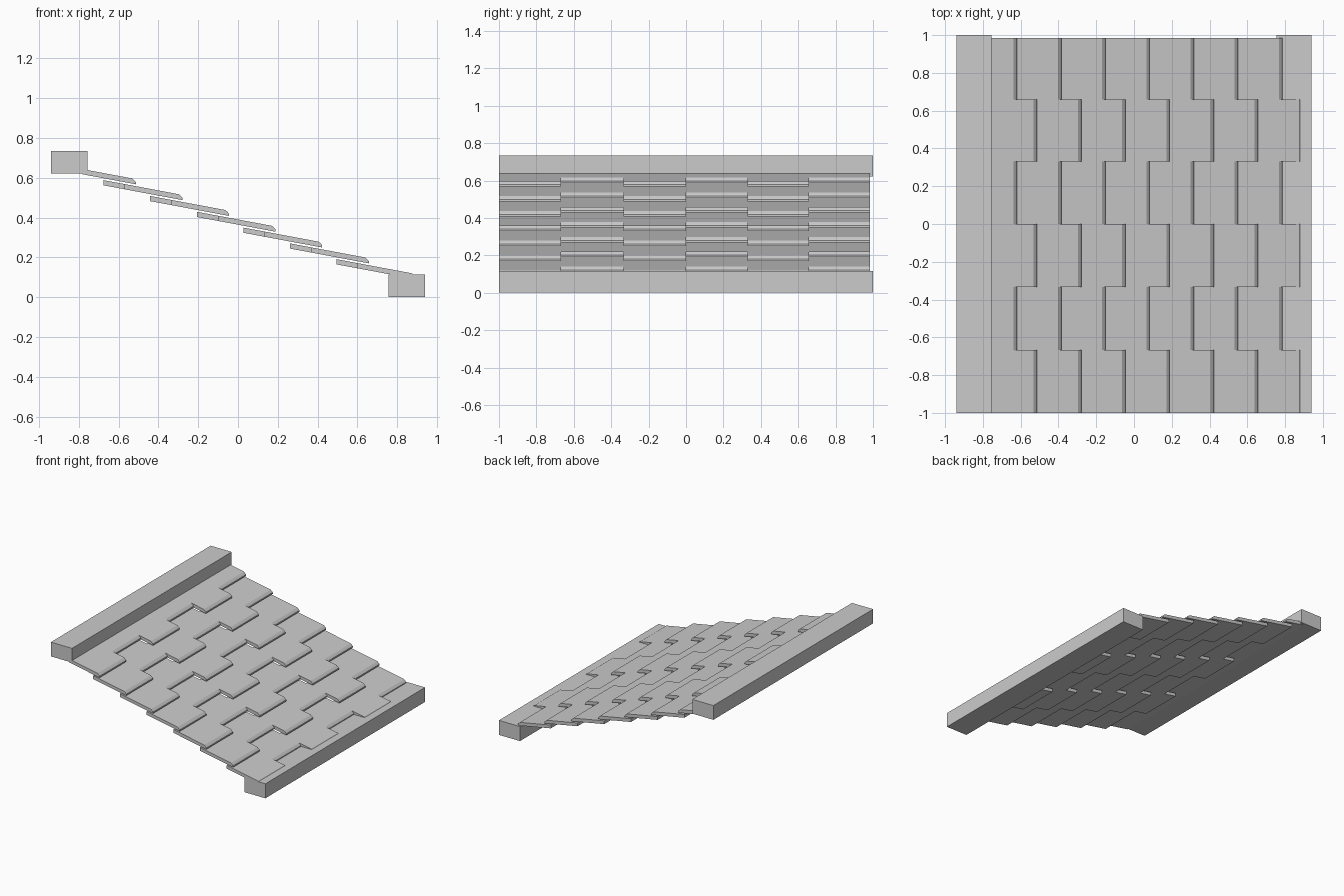
import bpy, bmesh

if "Cube" in bpy.data.objects:
    bpy.data.objects.remove(bpy.data.objects["Cube"])

SLOPE = 0.187       # fall of each tile per unit x
THICK = 0.026       # vertical tile thickness
LENGTH = 0.29       # tile length along x
STAGGER = 0.106     # set-back of every second tile
ROWS = 7
COLUMN_EDGES = [-1, -0.667, -0.333, 0, 0.33, 0.658, 0.985]


def prism(bm, profile, y0, y1):
    """Extrude an x-z profile along y."""
    front = [bm.verts.new((x, y0, z)) for x, z in profile]
    back = [bm.verts.new((x, y1, z)) for x, z in profile]
    bm.faces.new(front)
    bm.faces.new(back[::-1])
    n = len(profile)
    for i in range(n):
        j = (i + 1) % n
        bm.faces.new((front[i], back[i], back[j], front[j]))


def finish(bm, name):
    bmesh.ops.recalc_face_normals(bm, faces=bm.faces)
    mesh = bpy.data.meshes.new(name)
    bm.to_mesh(mesh)
    bm.free()
    obj = bpy.data.objects.new(name, mesh)
    bpy.context.collection.objects.link(obj)


def beam(name, x0, x1, z0, z1):
    bm = bmesh.new()
    prism(bm, [(x0, z0), (x1, z0), (x1, z1), (x0, z1)], -1, 1)
    finish(bm, name)


# Supporting beams at the top and bottom of the slope
beam("upper_beam", -0.94, -0.755, 0.622, 0.735)
beam("lower_beam", 0.755, 0.94, 0.0, 0.115)

# Rows of staggered tiles with chamfered lower tips
for row in range(ROWS):
    row_tip = -0.513 + 0.234 * row
    row_z = 0.567 - 0.0794 * row
    bm = bmesh.new()
    for col in range(6):
        tip = row_tip - STAGGER * (col % 2)
        start = tip - LENGTH if row else -0.78

        def under(x):
            return row_z + (row_tip - x) * SLOPE

        profile = [
            (start, under(start)),
            (tip, under(tip)),
            (tip, under(tip) + 0.011),
            (tip - 0.006, under(tip) + 0.018),
            (tip - 0.018, under(tip - 0.018) + THICK),
            (start, under(start) + THICK),
        ]
        prism(bm, profile, COLUMN_EDGES[col], COLUMN_EDGES[col + 1])
    finish(bm, f"tile_row_{row + 1}")
